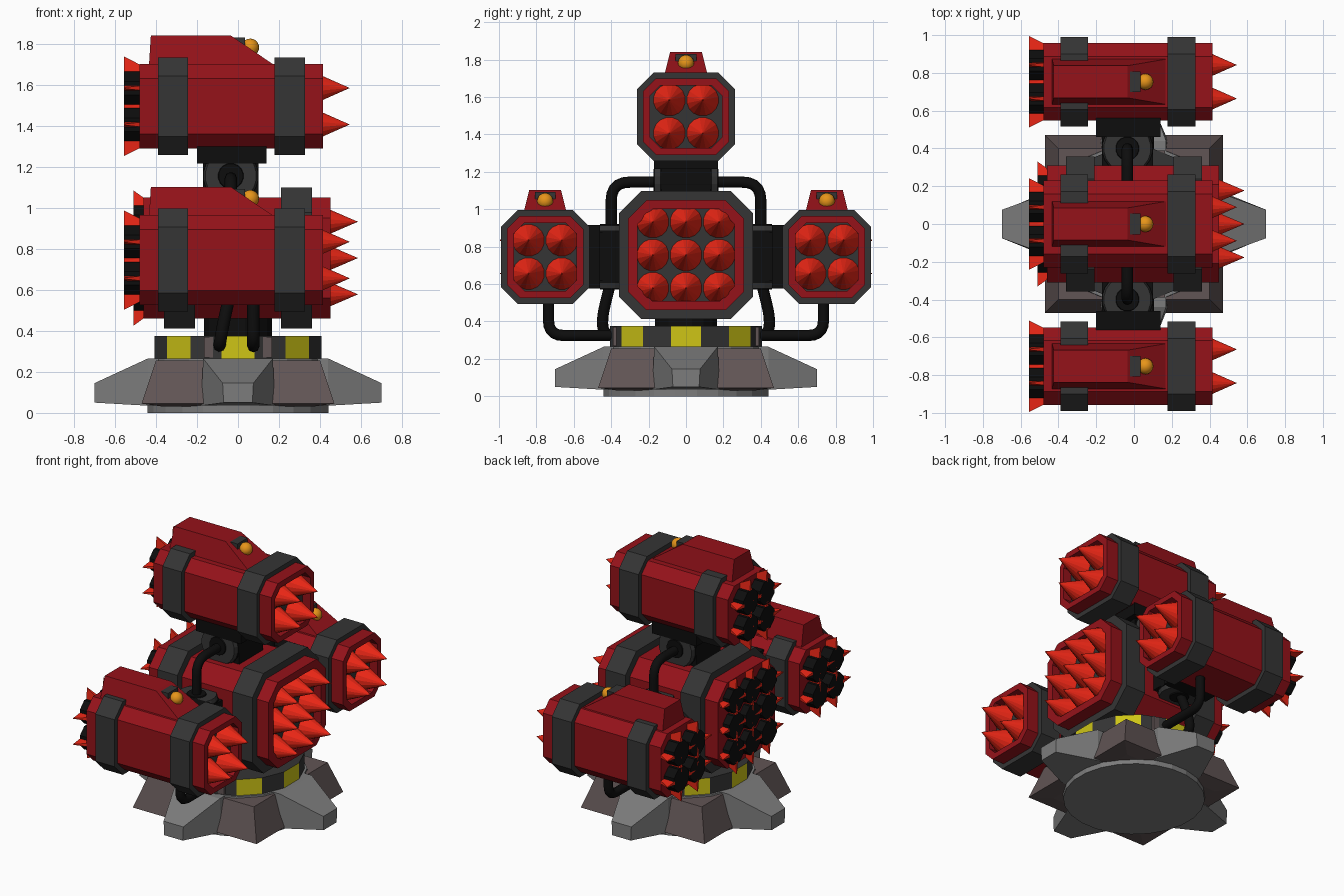
import bpy, bmesh, math
from mathutils import Matrix, Vector

if "Cube" in bpy.data.objects:
    bpy.data.objects.remove(bpy.data.objects["Cube"])


def material(name, r, g, b):
    m = bpy.data.materials.new(name)
    m.diffuse_color = (r, g, b, 1)
    m.use_nodes = True
    m.node_tree.nodes["Principled BSDF"].inputs["Base Color"].default_value = m.diffuse_color
    return m


RED = material("armour_red", 0.3, 0.006, 0.01)
BRIGHT = material("missile_red", 0.85, 0.02, 0.008)
DARK = material("dark_grey", 0.035, 0.035, 0.035)
BLACK = material("black", 0.004, 0.004, 0.004)
STONE = material("mid_grey", 0.2, 0.2, 0.2)
BROWN = material("brown_grey", 0.12, 0.09, 0.09)
YELLOW = material("hazard_yellow", 0.62, 0.56, 0.008)
AMBER = material("amber", 0.8, 0.3, 0.01)


def finish(name, bm, *mats):
    bmesh.ops.recalc_face_normals(bm, faces=bm.faces)
    me = bpy.data.meshes.new(name)
    bm.to_mesh(me)
    bm.free()
    for m in mats:
        me.materials.append(m)
    ob = bpy.data.objects.new(name, me)
    bpy.context.collection.objects.link(ob)
    return ob


def add_loft(bm, rings):
    vs = [[bm.verts.new(p) for p in r] for r in rings]
    n = len(rings[0])
    for a, b in zip(vs, vs[1:]):
        for i in range(n):
            bm.faces.new((a[i], a[(i + 1) % n], b[(i + 1) % n], b[i]))
    bm.faces.new(vs[0])
    bm.faces.new(vs[-1])


def loft(name, rings, mat):
    bm = bmesh.new()
    add_loft(bm, rings)
    return finish(name, bm, mat)


def octagon(x, cy, cz, hy, hz, c):
    pts = [(hy, hz - c), (hy - c, hz), (c - hy, hz), (-hy, hz - c),
           (-hy, c - hz), (c - hy, -hz), (hy - c, -hz), (hy, c - hz)]
    return [(x, cy + y, cz + z) for y, z in pts]


def box(name, lo, hi, mat):
    rings = [[(lo[0], lo[1], z), (hi[0], lo[1], z), (hi[0], hi[1], z), (lo[0], hi[1], z)]
             for z in (lo[2], hi[2])]
    return loft(name, rings, mat)


def add_cone(bm, p, q, r1, r2, n):
    p, q = Vector(p), Vector(q)
    d = q - p
    rot = d.to_track_quat('Z', 'Y').to_matrix().to_4x4()
    bmesh.ops.create_cone(bm, cap_ends=True, segments=n, radius1=r1, radius2=r2, depth=d.length,
                          matrix=Matrix.Translation((p + q) / 2) @ rot @ Matrix.Rotation(math.pi / n, 4, 'Z'))


def cylinder(name, p, q, r1, r2, n, mat):
    bm = bmesh.new()
    add_cone(bm, p, q, r1, r2, n)
    return finish(name, bm, mat)


def hose(name, pts, r=0.03, bend=0.08):
    pts = [Vector(p) for p in pts]
    path = [pts[0]]
    for a, b, c in zip(pts, pts[1:], pts[2:]):   # round every corner
        s = b + (a - b).normalized() * min(bend, (a - b).length / 2)
        e = b + (c - b).normalized() * min(bend, (c - b).length / 2)
        path += [s.lerp(b, t / 5).lerp(b.lerp(e, t / 5), t / 5) for t in range(6)]
    path.append(pts[-1])
    cu = bpy.data.curves.new(name, 'CURVE')
    cu.dimensions = '3D'
    cu.bevel_depth = r
    cu.bevel_resolution = 2
    cu.use_fill_caps = True
    sp = cu.splines.new('POLY')
    sp.points.add(len(path) - 1)
    for pt, co in zip(sp.points, path):
        pt.co = (*co, 1)
    cu.materials.append(BLACK)
    bpy.context.collection.objects.link(bpy.data.objects.new(name, cu))


def launcher(name, cy, cz, hy, hz, c, back, front, tail, tip, bands, rim, offs, inset):
    # armoured shell with a recessed muzzle
    depth = front - 0.065
    loft(name + "_shell", [octagon(back, cy, cz, hy, hz, c), octagon(front, cy, cz, hy, hz, c),
                           octagon(front, cy, cz, hy - inset, hz - inset, c * 0.8),
                           octagon(depth, cy, cz, hy - inset, hz - inset, c * 0.8)], RED)
    loft(name + "_muzzle_plate", [octagon(x, cy, cz, hy - inset, hz - inset, c * 0.8)
                                  for x in (depth - 0.01, depth + 0.005)], DARK)
    for tag, x0, x1 in (("rear", *bands[0]), ("front", *bands[1])):
        loft(f"{name}_{tag}_band", [octagon(x, cy, cz, hy + rim, hz + rim, c + 0.02)
                                    for x in (x0, x1)], DARK)
    # missile noses, exhaust tubes and tail fins
    nose, tube, fin = bmesh.new(), bmesh.new(), bmesh.new()
    for y in offs:
        for z in offs:
            p = Vector((0, cy + y, cz + z))
            X = Vector((1, 0, 0))
            add_cone(nose, p + X * depth, p + X * tip, 0.088, 0, 16)
            add_cone(tube, p + X * tail, p + X * (back + 0.02), 0.086, 0.086, 8)
            for k in range(4):
                a = k * math.pi / 2
                d = Vector((0, math.cos(a), math.sin(a)))
                w = Vector((0, -math.sin(a), math.cos(a)))
                add_loft(fin, [[p + X * tail + d * 0.07 + w * s, p + X * tail + d * 0.153 + w * s * 0.2,
                                p + X * (back + 0.01) + d * 0.11 + w * s, p + X * (back + 0.01) + d * 0.07 + w * s]
                               for s in (-0.012, 0.012)])
    finish(name + "_missile_noses", nose, BRIGHT)
    finish(name + "_exhaust_tubes", tube, BLACK)
    finish(name + "_tail_fins", fin, BRIGHT)


def sensor(name, cy, z):
    # sloped housing on a pod roof with an amber lens
    prof = [(-0.435, -0.02, 0.125), (-0.425, 0.14, 0.085), (-0.035, 0.14, 0.085), (0.2, -0.02, 0.125)]
    loft(name + "_housing", [[(x, cy + s * w, z + h) for x, h, w in prof] for s in (-1, 1)], RED)
    box(name + "_socket", (-0.03, cy - 0.055, z + 0.04), (0.035, cy + 0.055, z + 0.13), DARK)
    bm = bmesh.new()
    bmesh.ops.create_uvsphere(bm, u_segments=16, v_segments=10, radius=0.043,
                              matrix=Matrix.Translation((0.06, cy, z + 0.082)))
    for f in bm.faces:
        f.smooth = True
    finish(name + "_lens", bm, AMBER)


# base: disc, core, corner feet and four long feet
cylinder("base_disc", (0, 0, 0), (0, 0, 0.06), 0.445, 0.445, 24, STONE)
cylinder("base_core", (0, 0, 0.045), (0, 0, 0.265), 0.46, 0.43, 16, STONE)
loft("corner_feet", [[(sx * h, sy * h, z) for sx, sy in ((1, 1), (-1, 1), (-1, -1), (1, -1))]
                     for h, z in ((0.36, 0.03), (0.47, 0.045), (0.40, 0.255))], BROWN)
for k in range(4):
    foot = loft(f"long_foot_{k + 1}", [[(r, -wb, z0), (r, wb, z0), (r, wt, z1), (r, -wt, z1)]
                for r, wb, wt, z0, z1 in ((0.1, 0.18, 0.17, 0.035, 0.265), (0.44, 0.18, 0.17, 0.035, 0.265),
                                          (0.70, 0.07, 0.075, 0.05, 0.145))], STONE)
    foot.rotation_euler.z = k * math.pi / 2

# striped hazard ring and neck
bm = bmesh.new()
add_cone(bm, (0, 0, 0.25), (0, 0, 0.375), 0.415, 0.415, 16)
for f in bm.faces:
    c = f.calc_center_median()
    if math.hypot(c.x, c.y) > 0.1:
        f.material_index = 1 - round(math.atan2(c.y, c.x) / (math.pi / 8)) % 2
finish("hazard_ring", bm, DARK, YELLOW)
cylinder("neck", (0, 0, 0.36), (0, 0, 0.5), 0.17, 0.17, 16, BLACK)

# central launcher with nine missiles, three pods with four each
launcher("main_launcher", 0, 0.755, 0.31, 0.295, 0.10, -0.46, 0.45, -0.51, 0.585,
         ((-0.36, -0.21), (0.21, 0.36)), 0.048, (-0.177, 0, 0.177), 0.05)
POD = (0.07, -0.48, 0.415, -0.555, 0.545, ((-0.39, -0.244), (0.177, 0.326)), 0.032, (-0.089, 0.089), 0.038)
launcher("top_pod", 0, 1.495, 0.23, 0.205, *POD)
sensor("top_sensor", 0, 1.70)

# joints are drawn as the top one, then rotated about the main launcher axis
for tag, ang, drop in (("top", 0, 0), ("left", math.pi / 2, -0.01), ("right", -math.pi / 2, -0.01)):
    parts = [box(tag + "_joint_mount", (-0.2, -0.17, 0.46), (0.14, 0.17, 0.56), BLACK),
             box(tag + "_joint_arm", (-0.17, -0.13, 0.28), (0.10, 0.13, 0.48), BLACK),
             cylinder(tag + "_joint_drum", (-0.035, -0.14, 0.4), (-0.035, 0.14, 0.4), 0.137, 0.137, 20, BLACK)]
    for s in (-1, 1):
        parts.append(cylinder(f"{tag}_joint_cap_{'a' if s < 0 else 'b'}", (-0.035, s * 0.13, 0.4),
                              (-0.035, s * 0.168, 0.4), 0.137, 0.125, 20, DARK))
        parts.append(cylinder(f"{tag}_hose_collar_{'a' if s < 0 else 'b'}", (-0.035, s * 0.15, 0.4),
                              (-0.035, s * 0.175, 0.4), 0.07, 0.06, 16, BLACK))
    for ob in parts:
        ob.rotation_euler.x = ang
        ob.location.z = 0.755 + drop

# side pods, hoses and hose blocks on both sides
for s, tag in ((-1, "right"), (1, "left")):
    launcher(tag + "_pod", s * 0.753, 0.745, 0.205, 0.219, *POD)
    sensor(tag + "_sensor", s * 0.753, 0.962)
    box(tag + "_hose_block", (-0.165, s * 0.345 - 0.045, 0.27), (0.165, s * 0.345 + 0.045, 0.37), BROWN)
    hose(tag + "_upper_hose", [(-0.035, s * 0.15, 1.145), (-0.035, s * 0.4, 1.145), (-0.035, s * 0.4, 0.88)], bend=0.1)
    hose(tag + "_pod_hose", [(0.075, s * 0.735, 0.55), (0.075, s * 0.735, 0.325), (0.075, s * 0.36, 0.325)])
    hose(tag + "_joint_hose", [(-0.035, s * 0.405, 0.6), (-0.075, s * 0.45, 0.42),
                               (-0.09, s * 0.44, 0.33), (-0.09, s * 0.36, 0.325)])
